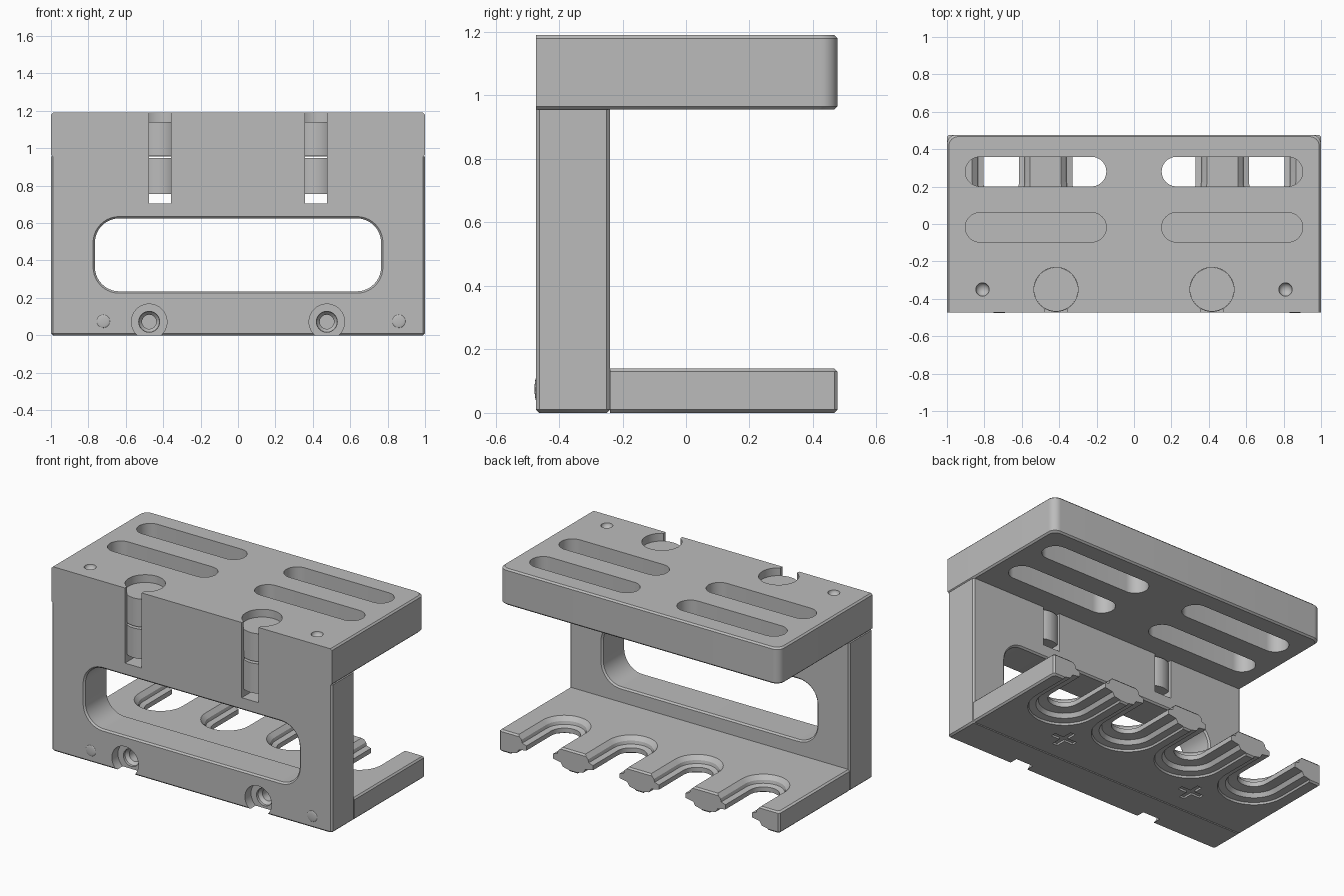
import bpy, bmesh
from math import pi, cos, sin
from mathutils import Matrix

if "Cube" in bpy.data.objects:
    bpy.data.objects.remove(bpy.data.objects["Cube"])

grey = bpy.data.materials.new("plain_grey")
grey.use_nodes = True
grey.diffuse_color = (0.5, 0.5, 0.5, 1)
grey.node_tree.nodes["Principled BSDF"].inputs["Base Color"].default_value = (0.5, 0.5, 0.5, 1)

FRONT, BACK, WALL_BACK = -0.472, 0.477, -0.24
TOP, PLATE_BASE, SHELF_TOP, EDGE = 1.19, 0.955, 0.14, 0.01


def outline(x0, y0, x1, y1, r_low=0, r_high=None, n=10):
    """Rectangle outline whose lower and upper corners can have different radii."""
    r_high = r_low if r_high is None else r_high
    corners = [(x1, y0, -1, 1, r_low, -pi / 2), (x1, y1, -1, -1, r_high, 0),
               (x0, y1, 1, -1, r_high, pi / 2), (x0, y0, 1, 1, r_low, pi)]
    pts = []
    for x, y, sx, sy, r, start in corners:
        steps = n if r > 0 else 0
        for i in range(steps + 1):
            a = start + (pi / 2 * i / steps if steps else 0)
            pts.append((x + sx * r + r * cos(a), y + sy * r + r * sin(a)))
    return pts


def disc(x, y, r):
    return outline(x - r, y - r, x + r, y + r, r * 0.9999, n=12)


def finish(name, bm):
    bmesh.ops.recalc_face_normals(bm, faces=bm.faces)
    mesh = bpy.data.meshes.new(name)
    bm.to_mesh(mesh)
    bm.free()
    mesh.materials.append(grey)
    obj = bpy.data.objects.new(name, mesh)
    bpy.context.collection.objects.link(obj)
    return obj


def loft(name, levels, axis="Z"):
    """Solid skinned through (height, outline) levels along z or y."""
    bm = bmesh.new()
    rings = []
    for h, pts in levels:
        rings.append([bm.verts.new((u, v, h) if axis == "Z" else (u, h, v)) for u, v in pts])
    for a, b in zip(rings, rings[1:]):
        for i in range(len(a)):
            j = (i + 1) % len(a)
            bm.faces.new((a[i], a[j], b[j], b[i]))
    bm.faces.new(rings[0])
    bm.faces.new(rings[-1])
    return finish(name, bm)


def dome(name, loc, scale):
    bm = bmesh.new()
    bmesh.ops.create_uvsphere(bm, u_segments=20, v_segments=12, radius=1,
                              matrix=Matrix.LocRotScale(loc, None, scale))
    return finish(name, bm)


def cut(target, cutter):
    cutter.hide_render = True
    mod = target.modifiers.new("cut", "BOOLEAN")
    mod.operation, mod.solver, mod.object = "DIFFERENCE", "EXACT", cutter
    bpy.context.view_layer.objects.active = target
    bpy.ops.object.modifier_apply(modifier=mod.name)
    bpy.data.objects.remove(cutter)


# Main slabs, with chamfered rims
def top_rim(i):
    return outline(-1 + i, FRONT, 1 - i, BACK - i, 0, 0.05)


def wall_rim(i):
    return outline(-1 + i, FRONT + i, 1 - i, WALL_BACK - i, EDGE, n=1)


def shelf_rim(i):
    return outline(-1 + i, WALL_BACK, 1 - i, BACK - i, 0, EDGE, n=1)


top_plate = loft("top_plate", [(PLATE_BASE, top_rim(EDGE)), (PLATE_BASE + EDGE, top_rim(0)),
                               (TOP - EDGE, top_rim(0)), (TOP, top_rim(EDGE))])
wall = loft("front_wall", [(0, wall_rim(EDGE)), (EDGE, wall_rim(0)), (PLATE_BASE, wall_rim(0))])
shelf = loft("lower_shelf", [(0, shelf_rim(EDGE)), (EDGE, shelf_rim(0)),
                             (SHELF_TOP - EDGE, shelf_rim(0)), (SHELF_TOP, shelf_rim(EDGE))])

# Window through the wall, chamfered on both faces
def window(i):
    return outline(-0.765 - i, 0.235 - i, 0.765 + i, 0.625 + i, 0.13 + i)


cut(wall, loft("window_cut", [(FRONT - EDGE, window(2 * EDGE)), (FRONT + EDGE, window(0)),
                              (WALL_BACK - EDGE, window(0)), (WALL_BACK + EDGE, window(2 * EDGE))], "Y"))

# Half width of the stepped shelf slots at each height
SLOT = [(-0.01, 0.215), (0.012, 0.205), (0.02, 0.165), (0.045, 0.15), (0.055, 0.095),
        (0.085, 0.095), (0.095, 0.125), (0.115, 0.13), (0.15, 0.165)]
for x in (-0.71, -0.235, 0.235, 0.71):
    cut(shelf, loft("slot_cut", [(z, outline(x - w, 0.225 - w, x + w, 0.9, w * 0.999, 0))
                                 for z, w in SLOT]))

for s in (-1, 1):
    # Long rounded slots in the top
    for y in (-0.018, 0.28):
        cut(top_plate, loft("long_slot_cut", [(h, outline(s * 0.525 - 0.377, y - 0.079, s * 0.525 + 0.377,
                                                          y + 0.079, 0.0789)) for h in (0.8, 1.4)]))
    # Round pocket and front slit, holding two plugs
    x = s * 0.417
    cut(top_plate, loft("pocket_cut", [(h, disc(x, -0.35, 0.118)) for h in (1.0, 1.3)]))
    cut(top_plate, loft("plate_slit_cut", [(h, outline(x - 0.06, -0.6, x + 0.06, -0.36)) for h in (0.9, 1.3)]))
    cut(wall, loft("wall_slit_cut", [(h, outline(x - 0.06, -0.6, x + 0.06, -0.1)) for h in (0.705, 1.1)]))
    loft("upper_plug", [(h, disc(x, -0.35, 0.1175)) for h in (0.96, 1.14)])
    loft("lower_plug", [(h, disc(x, -0.356, 0.114)) for h in (0.755, 0.947)])
    # Dimples on the top
    cut(top_plate, dome("dimple_cut", (s * 0.81, -0.35, TOP), (0.036, 0.036, 0.03)))
    # Screw recesses low on the front, with countersunk holes
    x = s * 0.475
    cut(wall, loft("screw_recess_cut", [(y, disc(x, 0.072, 0.095)) for y in (-0.6, -0.41)], "Y"))
    cut(wall, loft("screw_hole_cut", [(y, disc(x, 0.072, r)) for y, r in
                                      ((-0.43, 0.057), (-0.395, 0.055), (-0.375, 0.038), (-0.27, 0.038))], "Y"))
    # Shallow cross marks under the shelf
    for a, b in ((0.08, 0.017), (0.017, 0.08)):
        cut(shelf, loft("cross_cut", [(h, outline(x - a, -0.06 - b, x + a, -0.06 + b)) for h in (-0.1, 0.012)]))

# Small raised dots on the front
for x in (-0.72, 0.86):
    dome("front_dot", (x, FRONT, 0.075), (0.035, 0.005, 0.035))

# Smooth the round surfaces, keep the edges crisp
bpy.ops.object.select_all(action="DESELECT")
for obj in bpy.context.collection.objects:
    if obj.type == "MESH" and grey.name in obj.data.materials:
        obj.select_set(True)
        bpy.context.view_layer.objects.active = obj
bpy.ops.object.shade_smooth_by_angle(angle=pi / 6)
